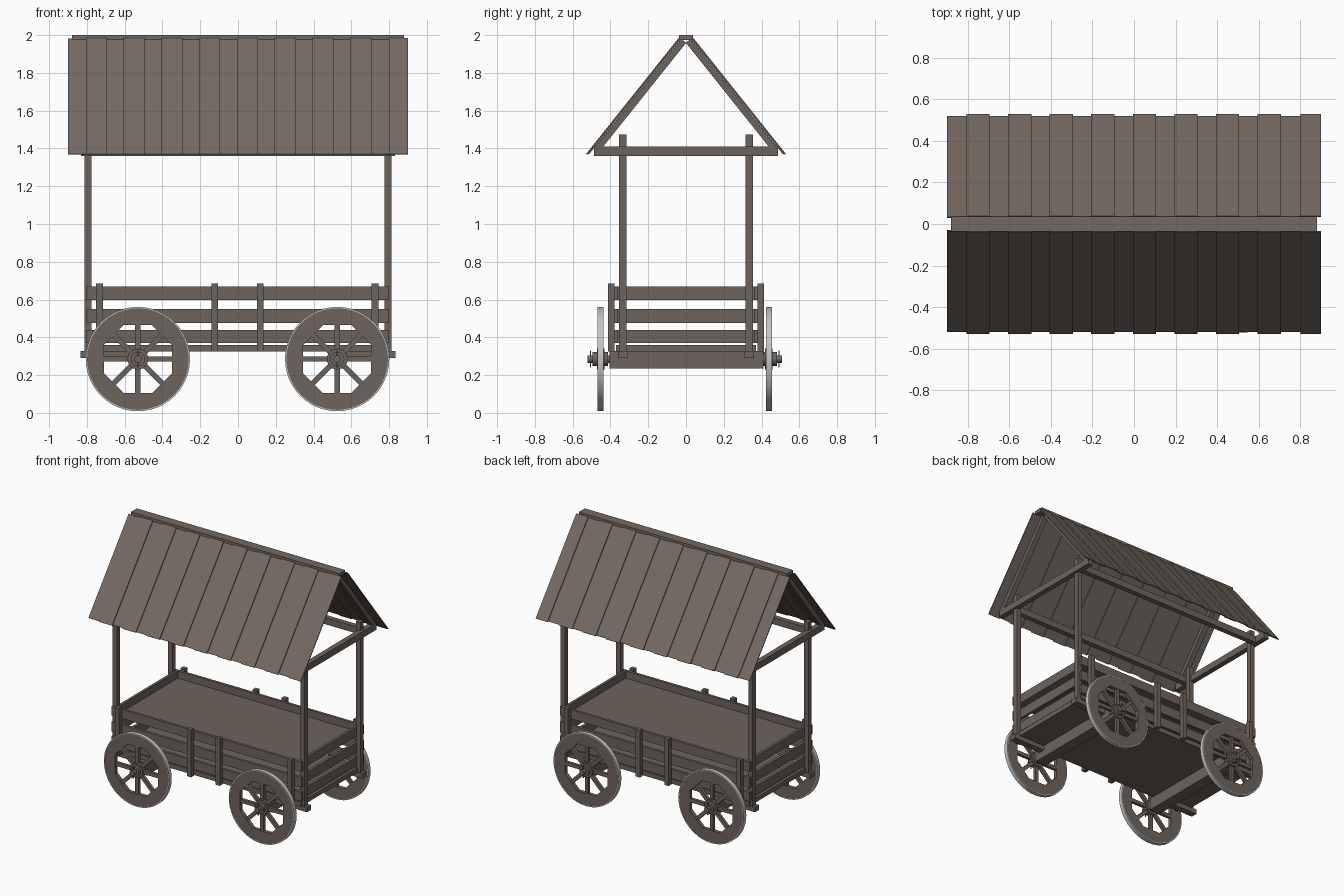
import bpy, bmesh, math
from mathutils import Matrix, Vector

if "Cube" in bpy.data.objects:
    bpy.data.objects.remove(bpy.data.objects["Cube"])


def material(name, rgb, rough=0.8):
    m = bpy.data.materials.new(name)
    m.use_nodes = True
    m.diffuse_color = (*rgb, 1)
    node = m.node_tree.nodes["Principled BSDF"]
    node.inputs["Base Color"].default_value = (*rgb, 1)
    node.inputs["Roughness"].default_value = rough
    return m


WOOD = material("weathered_wood", (0.155, 0.127, 0.108))
ROOF = material("roof_wood", (0.175, 0.143, 0.124))
IRON = material("pale_iron", (0.55, 0.56, 0.57), 0.5)


def finish(name, bm, mat, smooth=False):
    bmesh.ops.recalc_face_normals(bm, faces=bm.faces)
    mesh = bpy.data.meshes.new(name)
    bm.to_mesh(mesh)
    bm.free()
    mesh.materials.append(mat)
    ob = bpy.data.objects.new(name, mesh)
    bpy.context.collection.objects.link(ob)
    if smooth:
        bpy.ops.object.select_all(action="DESELECT")
        ob.select_set(True)
        bpy.context.view_layer.objects.active = ob
        bpy.ops.object.shade_smooth_by_angle(angle=math.radians(35))
    return ob


def add_box(bm, x, y, z, matrix=Matrix()):
    """Add a box given (min, max) ranges on each axis."""
    centre = Vector([(a + b) / 2 for a, b in (x, y, z)])
    size = [b - a for a, b in (x, y, z)]
    bmesh.ops.create_cube(bm, size=1, matrix=matrix @ Matrix.Translation(centre) @ Matrix.Diagonal((*size, 1)))


def box(name, x, y, z, mat=WOOD):
    bm = bmesh.new()
    add_box(bm, x, y, z)
    return finish(name, bm, mat)


def span(mid, width):
    return (mid - width / 2, mid + width / 2)


def prism(bm, points, y0, y1):
    """Extrude an outline in the xz plane from y0 to y1."""
    front = [bm.verts.new((x, y0, z)) for x, z in points]
    back = [bm.verts.new((x, y1, z)) for x, z in points]
    n = len(points)
    bm.faces.new(front)
    bm.faces.new(back[::-1])
    for i in range(n):
        j = (i + 1) % n
        bm.faces.new((front[i], back[i], back[j], front[j]))


# Wagon bed: bottom slab, raised deck, slatted sides
box("bed_floor", (-0.79, 0.79), (-0.37, 0.37), (0.325, 0.36))
box("deck", (-0.77, 0.77), (-0.36, 0.36), (0.6, 0.612))
slats = [(0.37, 0.44), (0.475, 0.55), (0.598, 0.668)]
for side, s in (("front", -1), ("back", 1)):
    for z in slats:
        box(side + "_slat", (-0.803, 0.8), span(s * 0.369, 0.02), z)
    for x in (-0.733, -0.124, 0.118, 0.725):
        box(side + "_stake", span(x, 0.035), span(s * 0.396, 0.035), (0.325, 0.685))
for side, s in (("left", 1), ("right", -1)):
    for z in slats:
        box(side + "_slat", span(s * 0.77, 0.02), (-0.36, 0.36), z)

# Posts, stub beams and roof frame
EAVE, PEAK = Vector((0.525, 1.368)), Vector((0.035, 1.982))
slope = (PEAK - EAVE).normalized()
length = (PEAK - EAVE).length
for s in (-1, 1):
    for t in (-1, 1):
        box("post", span(s * 0.793, 0.037), span(t * 0.335, 0.038), (0.29, 1.475))
        box("stub_beam", span(s * 0.682, 0.305), span(t * 0.335, 0.05), (0.29, 0.327))
    box("tie_beam", span(s * 0.81, 0.04), (-0.487, 0.487), (1.36, 1.41))
    box("wall_plate", (-0.8, 0.8), span(s * 0.375, 0.04), (1.36, 1.41))


def slope_matrix(side):
    """Local y runs up the slope from the eave and local z points outward."""
    up = Vector((0, side * slope.x, slope.y))
    out = Vector((0, side * slope.y, -slope.x))
    return Matrix(((1, 0, 0, 0),
                   (0, up.y, out.y, side * EAVE.x),
                   (0, up.z, out.z, EAVE.y),
                   (0, 0, 0, 1)))


# Roof of overlapping boards, with rafters beneath
BOARDS = 18
pitch = 1.8 / BOARDS
for name, side in (("front", -1), ("back", 1)):
    frame = slope_matrix(side)
    bm = bmesh.new()
    for i in range(BOARDS):
        x = -0.9 + pitch * (i + 0.5)
        raised = i % 2
        lift = 0.002 if raised else -0.005
        width = pitch + 0.012 if raised and 0 < i < BOARDS - 1 else pitch
        add_box(bm, span(x, width), (0.006 * (1 - raised), length), (lift - 0.004, lift + 0.003), frame)
    finish(name + "_roof_boards", bm, ROOF)
    bm = bmesh.new()
    for x in (-0.81, 0.81):
        add_box(bm, span(x, 0.04), (0.045, length + 0.005), (-0.042, -0.01), frame)
    finish(name + "_rafters", bm, WOOD)
box("ridge_cap", (-0.88, 0.88), (-0.036, 0.036), (1.975, 2.0), ROOF)

# Wheels
R, INNER, SIDES = 0.272, 0.195, 8
AXLE_Z = 0.285


def cylinder(bm, radius, y0, y1, segments=24):
    turn = Matrix.Rotation(math.pi / 2, 4, "X")
    bmesh.ops.create_cone(bm, cap_ends=True, segments=segments, radius1=radius, radius2=radius,
                          depth=y1 - y0, matrix=Matrix.Translation((0, (y0 + y1) / 2, 0)) @ turn)


def rim_piece(i):
    """Outline of one rim segment, whose ends follow the inner octagon's sides."""
    step = math.tau / SIDES
    v = [Vector((math.cos(a), math.sin(a))) * INNER for a in [step * (i + k - 0.5) for k in range(3)]]

    def hit(a, b):
        d = (b - a).normalized()
        p = b.dot(d)
        return b + d * (-p + math.sqrt(p * p - INNER ** 2 + R ** 2))
    end = hit(v[0], v[1])
    a1 = math.atan2(end.y, end.x)
    arc = [a1 - step * k / 6 for k in range(7)]
    return [v[0], v[1]] + [Vector((math.cos(a), math.sin(a))) * R for a in arc]


def wheel(x, y, out):
    parts = []
    half = 0.0155
    bm = bmesh.new()
    for i in range(SIDES):
        prism(bm, rim_piece(i), -half + 0.001, half - 0.001)
    parts.append(finish("wheel_rim", bm, WOOD))
    bm = bmesh.new()
    for i in range(SIDES):
        turn = Matrix.Rotation(math.tau * i / SIDES, 4, "Y")
        add_box(bm, (0.03, INNER), (-0.011, 0.011), (-0.014, 0.014), turn)
    parts.append(finish("wheel_spokes", bm, WOOD))
    bm = bmesh.new()
    cylinder(bm, 0.055, -0.02, 0.02)
    cylinder(bm, 0.038, -0.04, 0.042)
    cylinder(bm, 0.02, -0.06, 0.07)
    add_box(bm, (-0.004, 0.004), (0.05, 0.056), (-0.045, 0.045))
    parts.append(finish("wheel_hub", bm, WOOD, True))
    # Iron tyre: a thin swept band
    bm = bmesh.new()
    n = 48
    section = [(R - 0.003, -half), (R + 0.004, -half), (R + 0.004, half), (R - 0.003, half)]
    rings = [[bm.verts.new((r * math.cos(math.tau * k / n), w, r * math.sin(math.tau * k / n)))
              for r, w in section] for k in range(n)]
    for k in range(n):
        a, b = rings[k], rings[(k + 1) % n]
        for j in range(4):
            m = (j + 1) % 4
            bm.faces.new((a[j], a[m], b[m], b[j]))
    parts.append(finish("wheel_tyre", bm, IRON, True))
    for ob in parts:
        ob.location = (x, y, AXLE_Z)
        if out < 0:
            ob.rotation_euler.z = math.pi


for x in (-0.53, 0.525):
    wheel(x, -0.452, -1)
    wheel(x, 0.439, 1)
    box("axle_beam", span(x, 0.09), (-0.405, 0.41), (0.235, 0.327))
